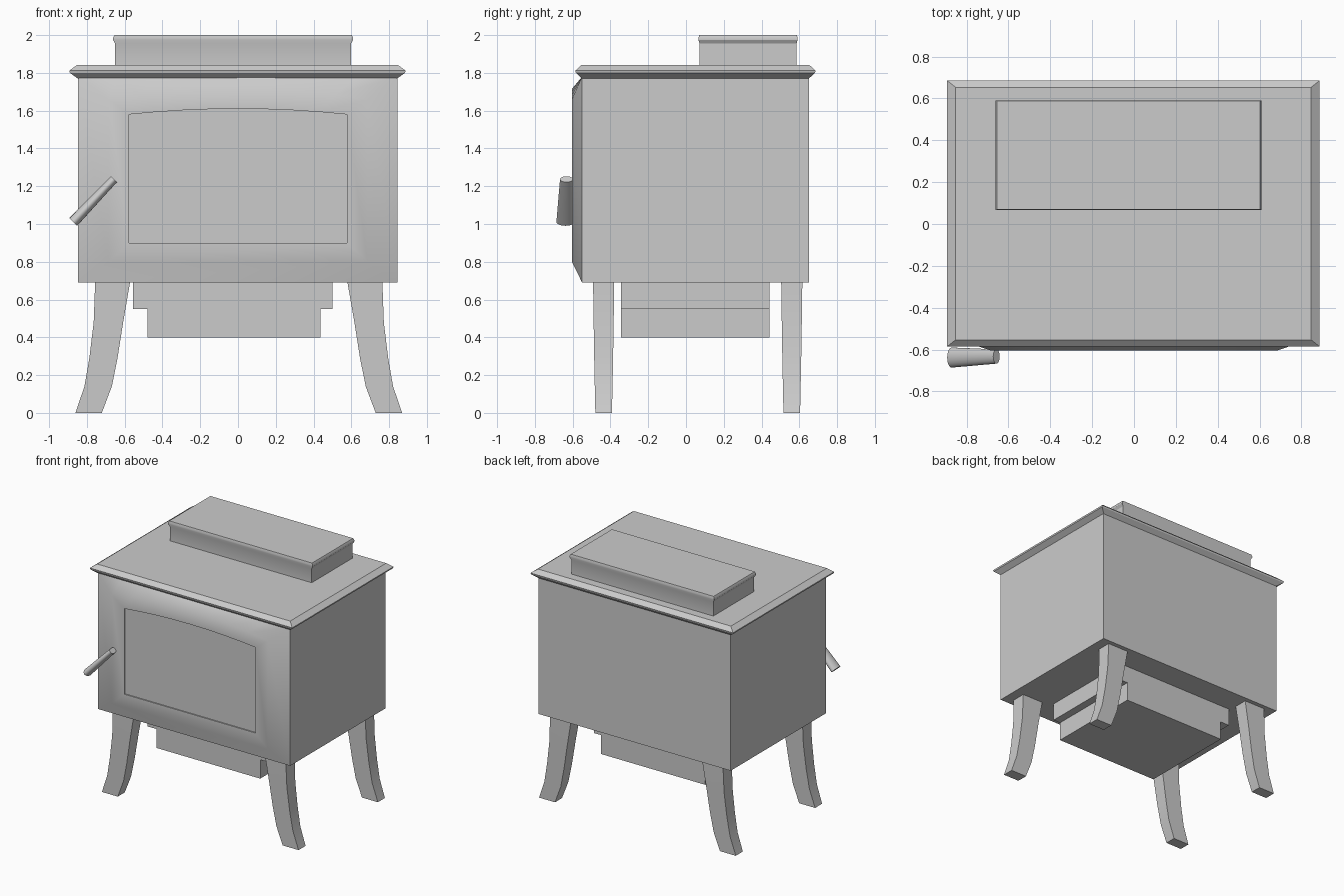
import bpy, bmesh, math

if "Cube" in bpy.data.objects:
    bpy.data.objects.remove(bpy.data.objects["Cube"])


def loft(name, loops, angle=30):
    """Skin a series of equal-length point loops and cap both ends."""
    bm = bmesh.new()
    rings = [[bm.verts.new(p) for p in loop] for loop in loops]
    for a, b in zip(rings, rings[1:]):
        for i in range(len(a)):
            j = (i + 1) % len(a)
            bm.faces.new((a[i], a[j], b[j], b[i]))
    bm.faces.new(rings[0])
    bm.faces.new(rings[-1])
    bmesh.ops.recalc_face_normals(bm, faces=bm.faces)
    me = bpy.data.meshes.new(name)
    bm.to_mesh(me)
    bm.free()
    ob = bpy.data.objects.new(name, me)
    bpy.context.collection.objects.link(ob)
    bpy.ops.object.select_all(action='DESELECT')
    ob.select_set(True)
    bpy.context.view_layer.objects.active = ob
    bpy.ops.object.shade_smooth_by_angle(angle=math.radians(angle))
    return ob


def rect(x0, x1, y0, y1, z):
    return [(x0, y0, z), (x1, y0, z), (x1, y1, z), (x0, y1, z)]


def arch(x0, x1, z0, z1, rise, y, n=8):
    """Upright panel outline with a gently arched top."""
    pts = [(x0, y, z0), (x1, y, z0)]
    for i in range(n + 1):
        t = i / n
        pts.append((x1 + (x0 - x1) * t, y, z1 + rise * (1 - (2 * t - 1) ** 2)))
    return pts


# Firebox: plain box whose front swells into an arched door with a window
loft("firebox_with_door", [
    arch(-0.848, 0.844, 0.69, 1.78, 0, 0.65),
    arch(-0.848, 0.844, 0.69, 1.78, 0, -0.55),
    arch(-0.685, 0.685, 0.80, 1.66, 0.055, -0.604),
    arch(-0.577, 0.577, 0.90, 1.58, 0.03, -0.604),
    arch(-0.577, 0.577, 0.90, 1.58, 0.03, -0.595),
], 45)

# Top plate with a pointed moulded rim
loft("top_plate", [
    rect(-0.848 - dx, 0.842 + dx, -0.55 - dy, 0.65 + dy, z)
    for z, dx, dy in ((1.77, 0, 0), (1.80, 0.042, 0.033),
                      (1.812, 0.045, 0.036), (1.842, 0.004, 0.003))])

# Raised cooking step with a small lip
loft("upper_step", [
    rect(-0.65 - d, 0.598 + d, 0.072 - d / 2, 0.585 + d / 2, z)
    for z, d in ((1.84, 0), (1.955, 0), (1.975, 0.012), (1.985, 0.012), (2.0, 0.004))])

# Ash drawer: stepped profile run front to back
profile = [(-0.557, 0.70), (-0.557, 0.55), (-0.478, 0.55), (-0.478, 0.40),
           (0.436, 0.40), (0.436, 0.55), (0.499, 0.55), (0.499, 0.70)]
loft("ash_drawer", [[(x, y, z) for x, z in profile] for y in (-0.343, 0.442)])

# Four curved legs, as (height, outer x, inner x, half depth)
leg = [(0.70, 0.76, 0.574, 0.056), (0.48, 0.768, 0.612, 0.053),
       (0.29, 0.791, 0.642, 0.050), (0.14, 0.817, 0.672, 0.047),
       (0.0, 0.865, 0.725, 0.044)]
for depth, cy in (("front", -0.436), ("rear", 0.56)):
    for side, s in (("left", -1), ("right", 1)):
        loft(f"{depth}_{side}_leg", [
            rect(s * xi + 0.004, s * xo + 0.004, cy - h, cy + h, z)
            for z, xo, xi, h in leg])


# Door handle: flattened tapered bar, slanting down to the left
def ellipse(cx, cy, cz, thick, wide, n=20):
    pts = []
    for i in range(n):
        a = 2 * math.pi * i / n
        u = thick * math.cos(a) * math.sqrt(0.5)
        pts.append((cx - u, cy + wide * math.sin(a), cz + u))
    return pts


loft("door_handle", [ellipse(-0.657, -0.633, 1.237, 0.022, 0.034),
                     ellipse(-0.872, -0.638, 1.011, 0.029, 0.048)], 40)
